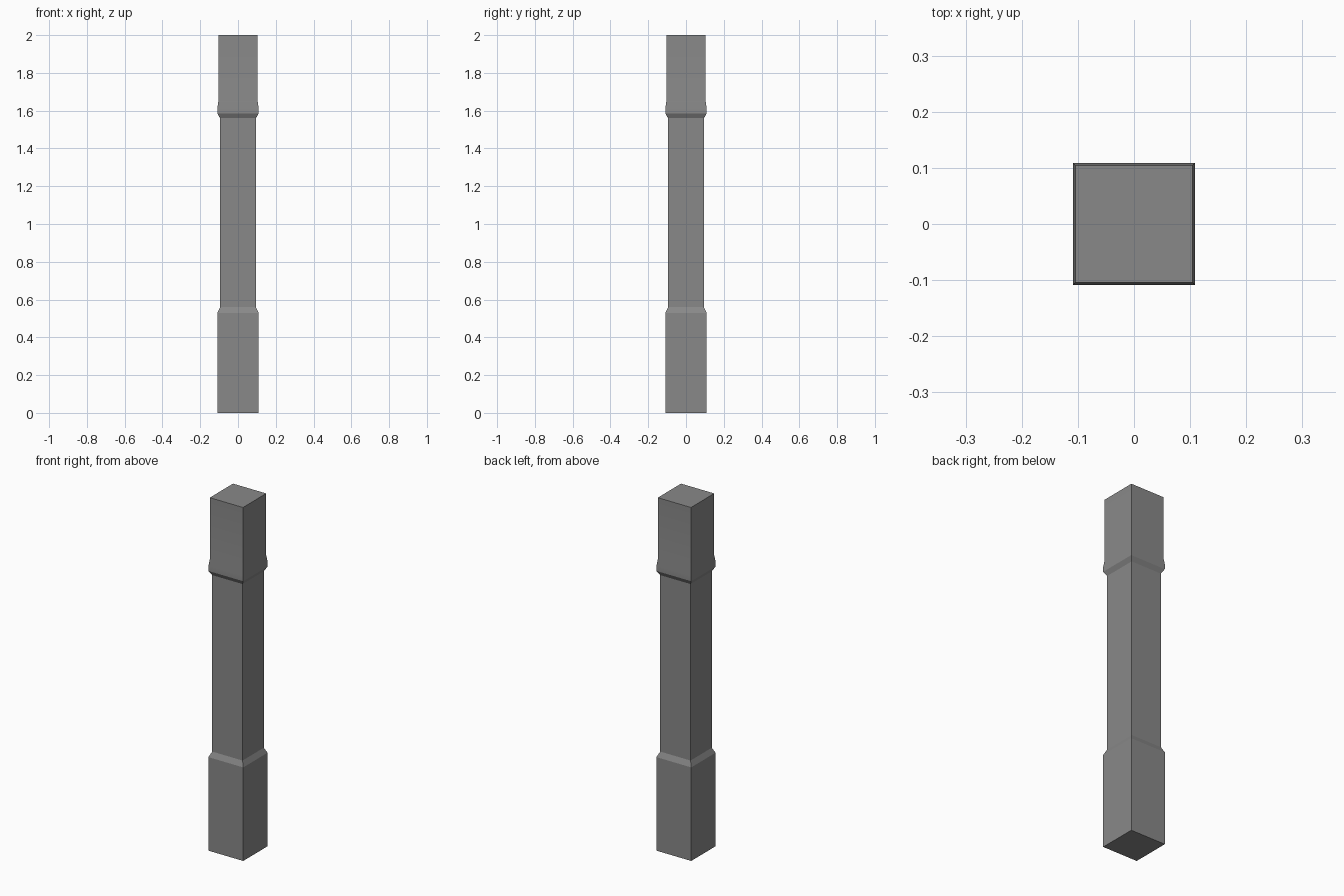
import bpy, bmesh, math

if "Cube" in bpy.data.objects:
    bpy.data.objects.remove(bpy.data.objects["Cube"])

# Square post profile: (half width, height)
PROFILE = [
    (0.109, 0.0), (0.109, 0.53),      # base block
    (0.095, 0.56), (0.095, 1.56),     # shaft
    (0.109, 1.585), (0.109, 1.615),   # collar
    (0.104, 1.65), (0.104, 2.0),      # top block
]
CORNERS = [(-1, -1), (1, -1), (1, 1), (-1, 1)]

# Loft square rings up the profile
bm = bmesh.new()
rings = [[bm.verts.new((x * r, y * r, z)) for x, y in CORNERS] for r, z in PROFILE]
for a, b in zip(rings, rings[1:]):
    for i in range(4):
        j = (i + 1) % 4
        bm.faces.new((a[i], a[j], b[j], b[i]))
bm.faces.new(rings[0][::-1])
bm.faces.new(rings[-1])
mesh = bpy.data.meshes.new("square_post")
bm.to_mesh(mesh)
bm.free()
post = bpy.data.objects.new("square_post", mesh)
bpy.context.collection.objects.link(post)

# Single grey colour
grey = bpy.data.materials.new("grey")
grey.diffuse_color = (0.25, 0.25, 0.25, 1)
grey.use_nodes = True
grey.node_tree.nodes["Principled BSDF"].inputs["Base Color"].default_value = grey.diffuse_color
mesh.materials.append(grey)

# Blend only the shallow collar taper; all other edges stay sharp
bpy.context.view_layer.objects.active = post
post.select_set(True)
bpy.ops.object.shade_smooth_by_angle(angle=math.radians(20))
